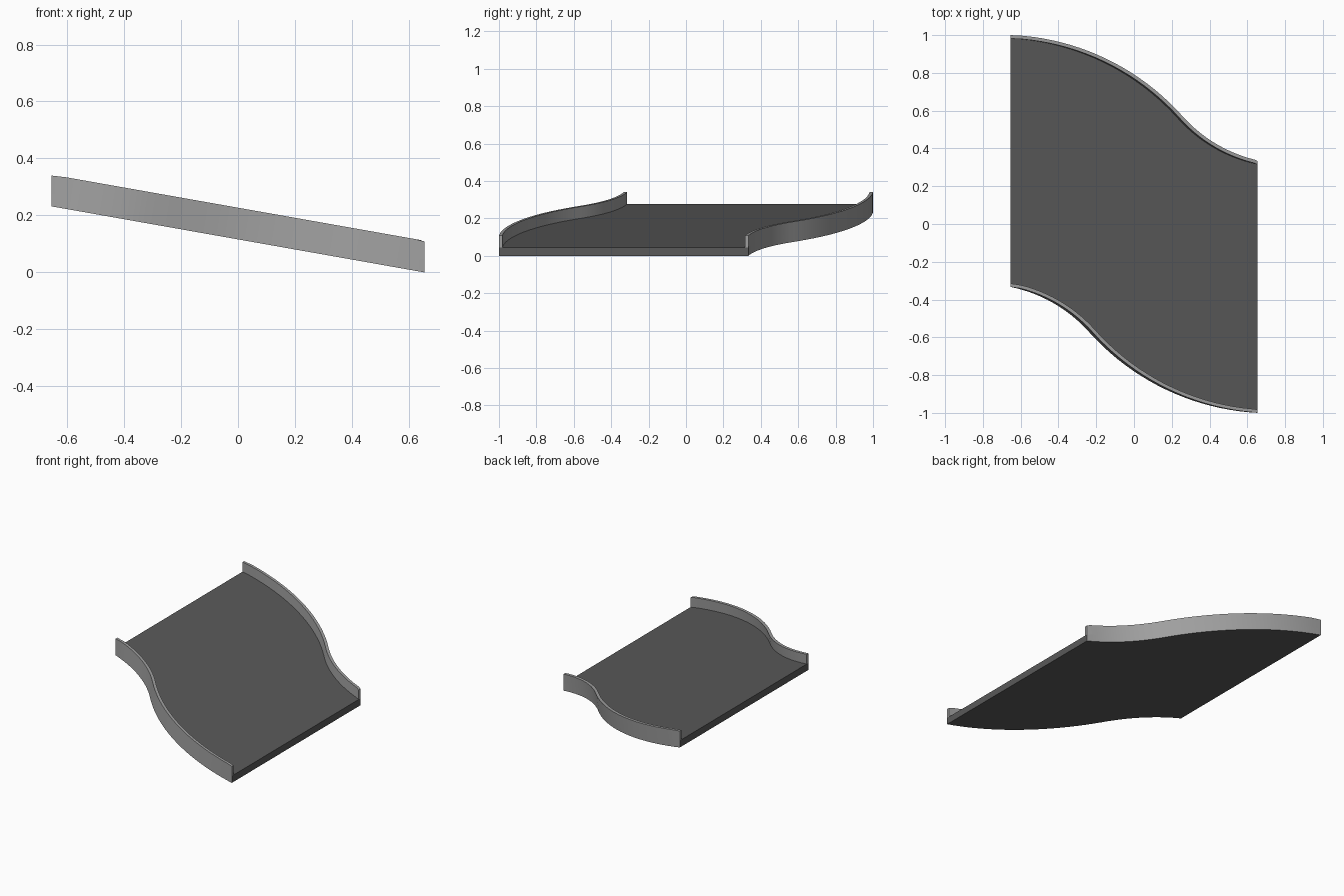
import bpy, bmesh
from math import sin, cos, radians, hypot

if "Cube" in bpy.data.objects:
    bpy.data.objects.remove(bpy.data.objects["Cube"])

X, SLOPE = 0.655, 0.232 / 1.31     # half length, fall per unit of x
DECK, TOP, KERB_W, LEAN = 0.045, 0.108, 0.018, 0.018
N1, N2 = 20, 14                     # segments in the two arcs


def arc(p0, p1, a0, a1, n):
    """Arc-like curve from p0 to p1 whose downward heading runs a0 to a1 degrees."""
    pts = []
    a0, a1 = radians(a0), radians(a1)
    for i in range(n + 1):
        a = a0 + (a1 - a0) * i / n
        fx = (sin(a) - sin(a0)) / (sin(a1) - sin(a0))
        fy = (cos(a) - cos(a0)) / (cos(a1) - cos(a0))
        pts.append((p0[0] + (p1[0] - p0[0]) * fx, p0[1] + (p1[1] - p0[1]) * fy))
    return pts


def offset(pts, d):
    """Shift the curve to its right by d, keeping the ends on x = +-X."""
    out = []
    for i, (x, y) in enumerate(pts):
        a, b = pts[max(i - 1, 0)], pts[min(i + 1, len(pts) - 1)]
        tx, ty = b[0] - a[0], b[1] - a[1]
        l = hypot(tx, ty)
        if i in (0, len(pts) - 1):
            out.append((x, y - d * l / abs(tx)))
        else:
            out.append((x + ty / l * d, y - tx / l * d))
    return out


def section_row(pts, h):
    """Lift a plan curve onto the slope; the inner points lean square to it."""
    last = len(pts) - 1
    return [(x + (LEAN * h / TOP if 0 < i < last else 0), y, (X - x) * SLOPE + h)
            for i, (x, y) in enumerate(pts)]


def loft(name, rows, mats=(), face_mats=(0, 0, 0, 0)):
    """Skin four long rows into a closed bar with end caps."""
    bm = bmesh.new()
    v = [[bm.verts.new(p) for p in r] for r in rows]
    for j in range(4):
        k = (j + 1) % 4
        for i in range(len(v[0]) - 1):
            f = bm.faces.new((v[j][i], v[j][i + 1], v[k][i + 1], v[k][i]))
            f.material_index = face_mats[j]
    for i in (0, -1):
        bm.faces.new([r[i] for r in v])
    bmesh.ops.recalc_face_normals(bm, faces=bm.faces)
    me = bpy.data.meshes.new(name)
    bm.to_mesh(me)
    bm.free()
    for m in mats:
        me.materials.append(m)
    ob = bpy.data.objects.new(name, me)
    bpy.context.collection.objects.link(ob)
    bpy.context.view_layer.objects.active = ob
    ob.select_set(True)
    bpy.ops.object.shade_smooth_by_angle(angle=radians(30))
    ob.select_set(False)


def material(name, g):
    m = bpy.data.materials.new(name)
    m.diffuse_color = (g, g, g, 1)
    m.use_nodes = True
    m.node_tree.nodes["Principled BSDF"].inputs["Base Color"].default_value = m.diffuse_color
    return m


dark, light = material("asphalt", 0.1), material("concrete", 0.35)

# S-shaped edge, and its half-turn copy for the other side
mid = (0.235, 0.575)
left = arc((-X, 1.0), mid, 3, 48, N1) + arc(mid, (X, 0.333), 48, 11, N2)[1:]
right = [(-x, -y) for x, y in reversed(left)]

# Sloping deck with light outer sides
# Rows: bottom left, bottom right, top right, top left
loft("ramp_deck", [section_row(left, 0), section_row(right, 0),
                   section_row(right, DECK), section_row(left, DECK)],
     (dark, light), (0, 1, 0, 1))

# Raised kerbs along both edges
for name, edge, d in (("left_kerb", left, KERB_W), ("right_kerb", right, -KERB_W)):
    inner = offset(edge, d)
    loft(name, [section_row(edge, DECK), section_row(inner, DECK),
                section_row(inner, TOP), section_row(edge, TOP)], (light,))
